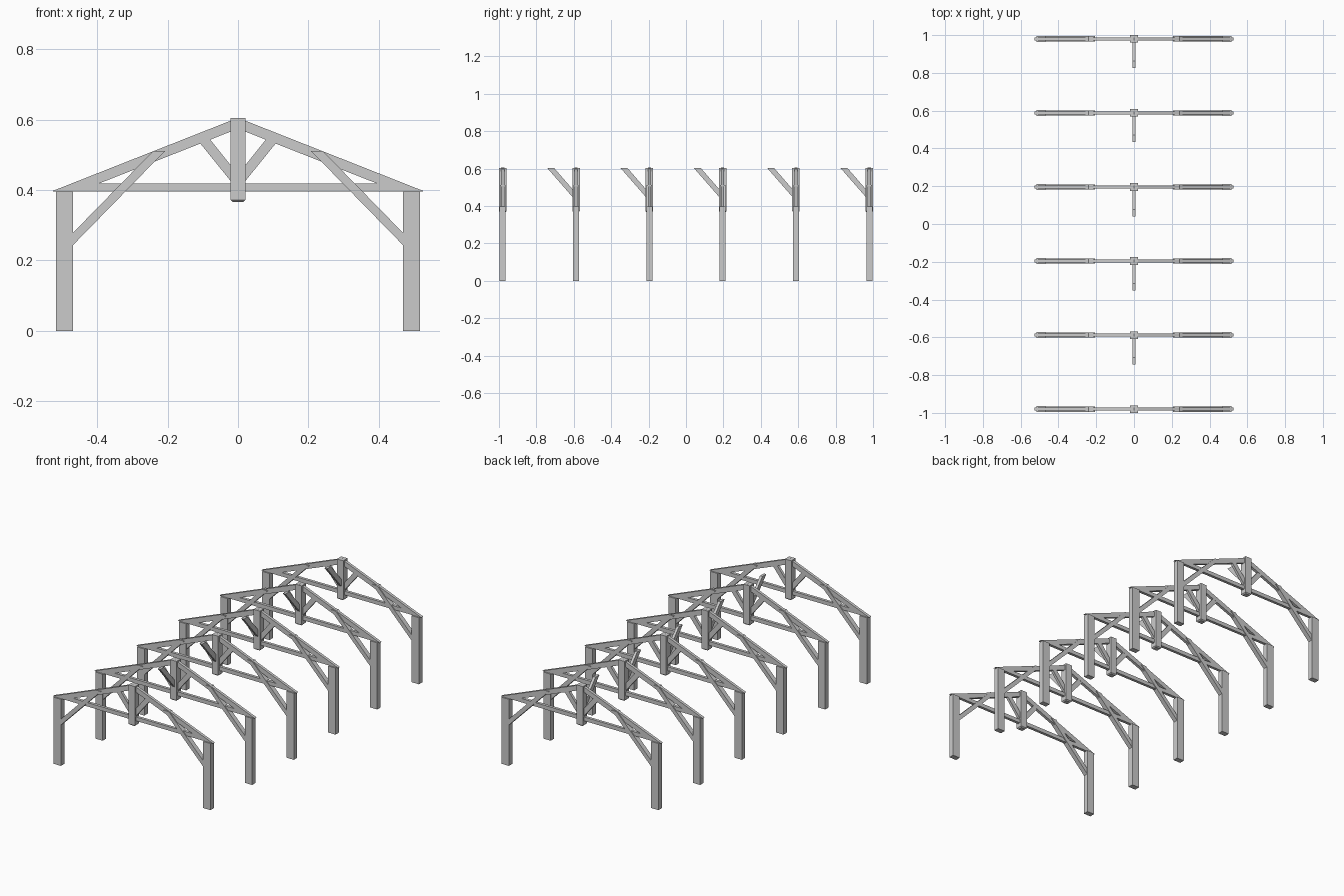
import bpy, bmesh

if "Cube" in bpy.data.objects:
    bpy.data.objects.remove(bpy.data.objects["Cube"])

FRAMES = 6
SPACING = 0.392


def prism_mesh(name, profiles, depth, axis='Y'):
    """Extrude closed profiles (u, z) to a centred depth along Y, or along X for axis='X'."""
    bm = bmesh.new()
    for prof in profiles:
        if axis == 'Y':
            vs = [bm.verts.new((u, -depth / 2, z)) for u, z in prof]
            push = (0, depth, 0)
        else:
            vs = [bm.verts.new((-depth / 2, u, z)) for u, z in prof]
            push = (depth, 0, 0)
        face = bm.faces.new(vs)
        ext = bmesh.ops.extrude_face_region(bm, geom=[face])
        moved = [g for g in ext['geom'] if isinstance(g, bmesh.types.BMVert)]
        bmesh.ops.translate(bm, verts=moved, vec=push)
    bmesh.ops.recalc_face_normals(bm, faces=bm.faces)
    me = bpy.data.meshes.new(name)
    bm.to_mesh(me)
    bm.free()
    return me


def both(prof):
    """A profile and its mirror image across x = 0."""
    return [prof, [(-x, z) for x, z in prof]]


def king_post_mesh():
    bm = bmesh.new()
    bmesh.ops.create_cube(bm, size=1)
    for v in bm.verts:
        v.co.x *= 0.042
        v.co.y *= 0.040
        v.co.z = 0.604 if v.co.z > 0 else 0.366
    # chamfered foot
    foot = [e for e in bm.edges if all(v.co.z < 0.4 for v in e.verts)]
    bmesh.ops.bevel(bm, geom=foot, offset=0.006, segments=1, affect='EDGES')
    me = bpy.data.meshes.new("king_post")
    bm.to_mesh(me)
    bm.free()
    return me


parts = {
    # uprights
    "post": prism_mesh("post", both(
        [(0.468, 0), (0.516, 0), (0.516, 0.396), (0.468, 0.396)]), 0.032),
    # horizontal tie, ends cut to the roof slope
    "tie_beam": prism_mesh("tie_beam", [
        [(-0.527, 0.396), (0.527, 0.396), (0.465, 0.419), (-0.465, 0.419)]], 0.017),
    # sloping rafters
    "rafter": prism_mesh("rafter", both(
        [(0.527, 0.397), (0.0, 0.605), (0.0, 0.574), (0.449, 0.397)]), 0.017),
    # long diagonal braces from post to rafter
    "knee_brace": prism_mesh("knee_brace", both(
        [(0.468, 0.244), (0.468, 0.279), (0.241, 0.511), (0.207, 0.511)]), 0.028),
    # short struts from king post to rafter
    "strut": prism_mesh("strut", both(
        [(0.018, 0.422), (0.111, 0.537), (0.083, 0.548), (0.018, 0.467)]), 0.016),
    "king_post": king_post_mesh(),
    # lengthwise ridge brace
    "ridge_brace": prism_mesh("ridge_brace", [
        [(-0.018, 0.447), (-0.155, 0.604), (-0.118, 0.604), (-0.018, 0.489)]], 0.016, 'X'),
}

for i in range(FRAMES):
    y = (i - (FRAMES - 1) / 2) * SPACING
    for name, me in parts.items():
        if name == "ridge_brace" and i == 0:
            continue  # the front frame has no lengthwise brace
        ob = bpy.data.objects.new(f"{name}_{i + 1}", me)
        ob.location.y = y
        bpy.context.collection.objects.link(ob)
